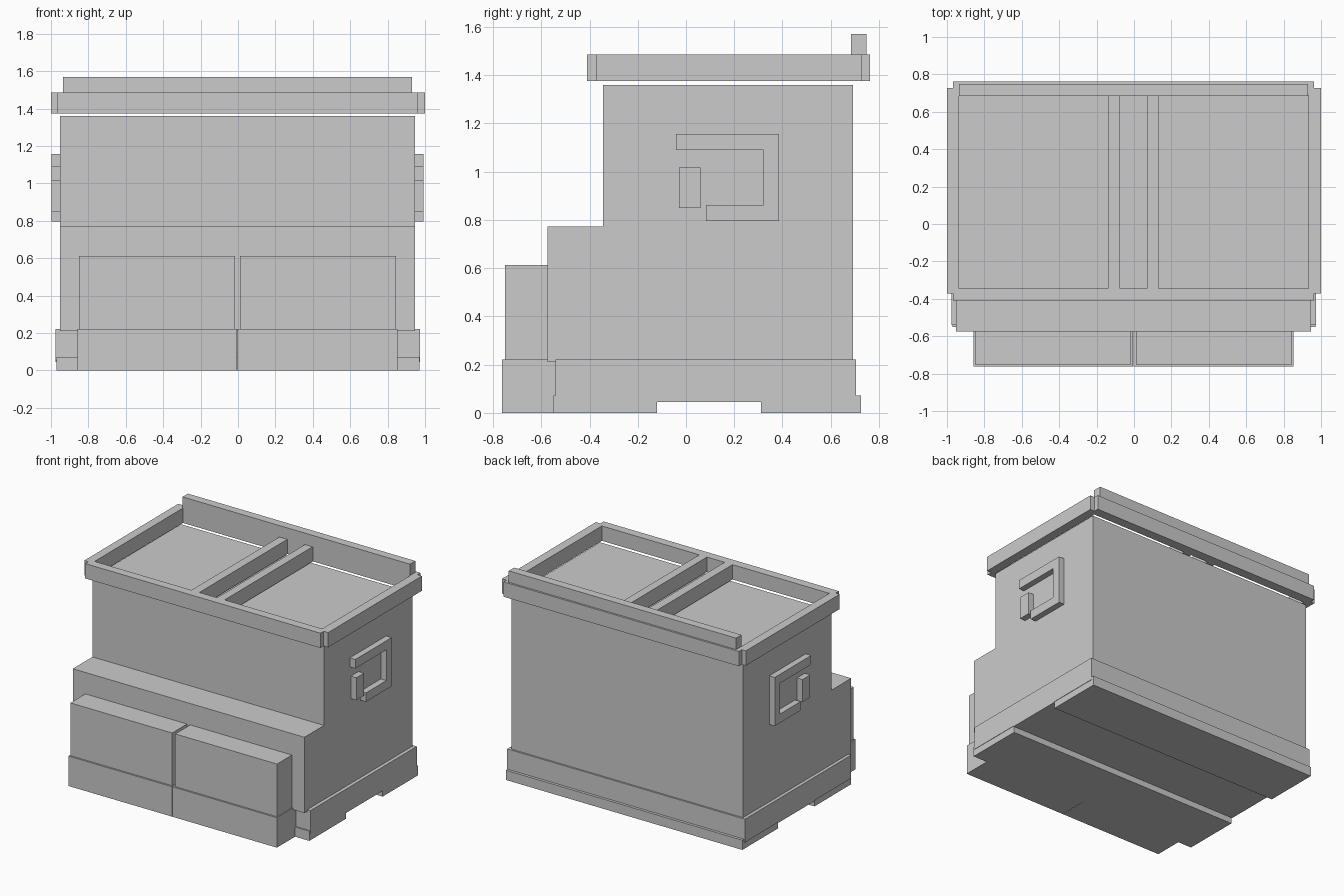
import bpy, bmesh

if "Cube" in bpy.data.objects:
    bpy.data.objects.remove(bpy.data.objects["Cube"])

grey = bpy.data.materials.new("plain grey")
grey.diffuse_color = (0.6, 0.6, 0.6, 1)
grey.use_nodes = True
grey.node_tree.nodes["Principled BSDF"].inputs["Base Color"].default_value = grey.diffuse_color


def prism(name, outline, a, b, axis):
    """Extrude a flat outline from a to b along x (points y,z) or z (points x,y)."""
    place = (lambda u, v, w: (w, u, v)) if axis == "x" else (lambda u, v, w: (u, v, w))
    bm = bmesh.new()
    low = [bm.verts.new(place(u, v, a)) for u, v in outline]
    high = [bm.verts.new(place(u, v, b)) for u, v in outline]
    bm.faces.new(low)
    bm.faces.new(high)
    n = len(outline)
    for i in range(n):
        j = (i + 1) % n
        bm.faces.new((low[i], low[j], high[j], high[i]))
    bmesh.ops.recalc_face_normals(bm, faces=bm.faces)
    mesh = bpy.data.meshes.new(name)
    bm.to_mesh(mesh)
    bm.free()
    mesh.materials.append(grey)
    obj = bpy.data.objects.new(name, mesh)
    bpy.context.collection.objects.link(obj)
    return obj


def box(name, x0, x1, y0, y1, z0, z1):
    return prism(name, [(x0, y0), (x1, y0), (x1, y1), (x0, y1)], z0, z1, "z")


# Stepped main body
prism("body", [(-0.575, 0.21), (0.692, 0.21), (0.692, 1.36), (-0.345, 1.36),
               (-0.345, 0.772), (-0.575, 0.772)], -0.953, 0.947, "x")

# Base with a full-width channel underneath and a lower skirt
prism("base", [(-0.54, 0.05), (-0.12, 0.05), (-0.12, 0.045), (0.31, 0.045),
               (0.31, 0.05), (0.705, 0.05), (0.705, 0.222), (-0.54, 0.222)],
      -0.977, 0.973, "x")
prism("base_skirt", [(-0.55, 0), (-0.12, 0), (-0.12, 0.045), (0.31, 0.045), (0.31, 0),
                     (0.725, 0), (0.725, 0.072), (-0.55, 0.072)], -0.97, 0.97, "x")

# Front lockers and their plinths, with a seam between the halves
for side, x0, x1, p0, p1 in (("left", -0.85, -0.015, -0.857, -0.006),
                             ("right", 0.01, 0.845, -0.002, 0.853)):
    box("front_locker_" + side, x0, x1, -0.75, -0.57, 0.22, 0.613)
    box("front_plinth_" + side, p0, p1, -0.763, -0.53, 0, 0.222)

# Lid frame: outer ring with stepped corners, built from four rails
Z0, Z1 = 1.375, 1.485
box("lid_front_rail", -0.967, 0.963, -0.41, -0.345, Z0, Z1)
box("lid_back_rail", -0.967, 0.963, 0.69, 0.762, Z0, Z1)
box("lid_left_rail", -1.0, -0.935, -0.372, 0.727, Z0, Z1)
box("lid_right_rail", 0.932, 1.0, -0.372, 0.727, Z0, Z1)

# Cross bars and raised rear rail
box("cross_bar_left", -0.14, -0.075, -0.345, 0.69, Z0, Z1)
box("cross_bar_right", 0.07, 0.132, -0.345, 0.69, Z0, Z1)
box("rear_raised_rail", -0.935, 0.931, 0.685, 0.748, Z1, 1.57)

# Side hooks and latch blocks
hook = [(-0.042, 1.09), (0.322, 1.09), (0.322, 0.862), (0.082, 0.862),
        (0.082, 0.796), (0.385, 0.796), (0.385, 1.157), (-0.042, 1.157)]
latch = [(-0.03, 0.85), (0.06, 0.85), (0.06, 1.017), (-0.03, 1.017)]
for side, a, b in (("left", -0.998, -0.95), ("right", 0.944, 0.992)):
    prism("side_hook_" + side, hook, a, b, "x")
    prism("side_latch_" + side, latch, a, b, "x")
